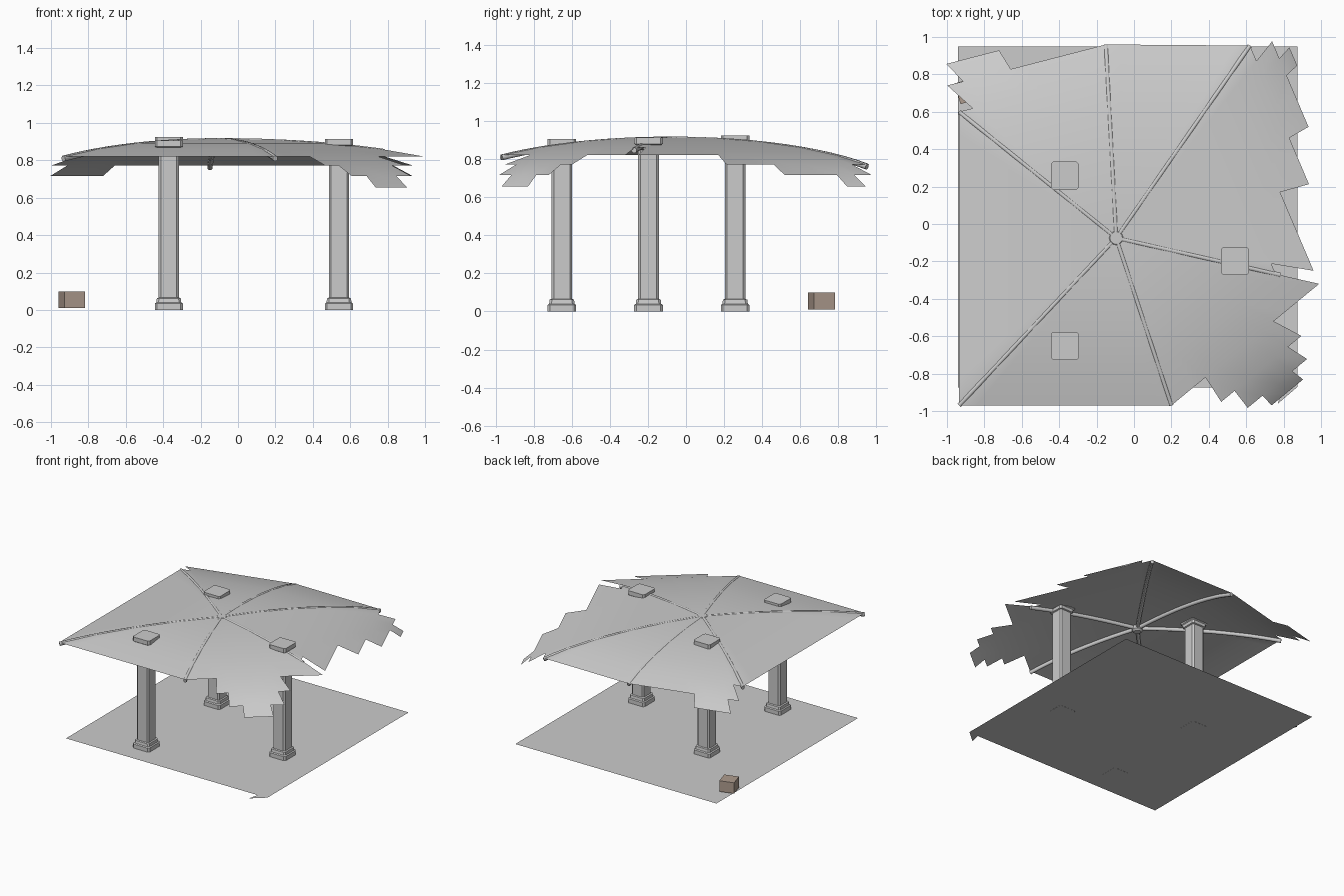
import bpy, bmesh
from math import sin, cos, pi, radians
from mathutils import Vector

if "Cube" in bpy.data.objects:
    bpy.data.objects.remove(bpy.data.objects["Cube"])

CX, CY, TOP = -0.095, -0.075, 0.916


def finish(name, bm, smooth=None, recalc=True):
    bmesh.ops.remove_doubles(bm, verts=bm.verts, dist=0.0005)
    if recalc:
        bmesh.ops.recalc_face_normals(bm, faces=bm.faces)
    me = bpy.data.meshes.new(name)
    bm.to_mesh(me)
    bm.free()
    ob = bpy.data.objects.new(name, me)
    bpy.context.collection.objects.link(ob)
    if smooth:
        bpy.ops.object.select_all(action='DESELECT')
        ob.select_set(True)
        bpy.context.view_layer.objects.active = ob
        bpy.ops.object.shade_smooth_by_angle(angle=radians(smooth))
    return ob


def loft(name, rings, smooth=None):
    """Skin closed rings of points and cap both ends."""
    bm = bmesh.new()
    vs = [[bm.verts.new(p) for p in r] for r in rings]
    n = len(vs[0])
    for a, b in zip(vs, vs[1:]):
        for i in range(n):
            j = (i + 1) % n
            bm.faces.new((a[i], a[j], b[j], b[i]))
    bm.faces.new(vs[0][::-1])
    bm.faces.new(vs[-1])
    return finish(name, bm, smooth)


# Dome: ring k sits at angle k * 11.25 degrees; panels are straight between ribs
def dome(p, k):
    th = radians(11.25 * k)
    s = sin(th) / sin(pi / 4)
    return Vector((CX + s * (p[0] - CX), CY + s * (p[1] - CY),
                   TOP - 0.324 * (1 - cos(th))))


# Rib feet on ring 4
A = [(0.513, 0.80), (-0.142, 0.805), (-0.935, 0.60),
     (-0.935, -0.97), (0.20, -0.97), (0.99, -0.32)]

# Per panel: column count and surviving column range of the outer rings
panels = [(10, {4: (0, 10)}),
          (11, {4: (0, 10), 5: (6, 9)}),
          (12, {}),
          (12, {}),
          (13, {4: (3, 9), 5: (4, 8), 6: (5, 7)}),
          (16, {3: (1, 16), 4: (7, 16), 5: (10, 15), 6: (13, 14)})]

# Broken vault roof
bm = bmesh.new()
for i, (n, outer) in enumerate(panels):
    a, b = Vector(A[i]), Vector(A[(i + 1) % 6])
    for k in range(7):
        lo, hi = outer.get(k, (0, n) if k < 4 else (0, 0))
        for c in range(lo, hi):
            p, q = a.lerp(b, c / n), a.lerp(b, (c + 1) / n)
            pts = [dome(p, k), dome(p, k + 1), dome(q, k + 1), dome(q, k)]
            if k == 0:
                pts = pts[:3]
            bm.faces.new([bm.verts.new(v) for v in pts])
finish("vault_roof", bm, 60, recalc=False)

# Ribs under the roof, some broken short
for i, end in enumerate([5, 5, 4, 4, 4, 3.1]):
    d = (Vector(A[i]) - Vector((CX, CY))).normalized()
    side = Vector((-d.y, d.x, 0))
    rings = []
    for j in range(13):
        k = 0.1 + (end - 0.1) * j / 12
        c = dome(A[i], k)
        up = (dome(A[i], k + 0.05) - dome(A[i], k - 0.05)).normalized().cross(side)
        c -= up * 0.012
        rings.append([c + side * 0.014 * cos(t) + up * 0.016 * sin(t)
                      for t in [pi / 8 + m * pi / 4 for m in range(8)]])
    loft(f"roof_rib_{i + 1}", rings, 50)

# Round boss where the ribs meet
loft("roof_boss", [[(CX + r * cos(m * pi / 6), CY + r * sin(m * pi / 6), z)
                    for m in range(12)]
                   for z, r in [(0.872, 0.028), (0.885, 0.042), (0.912, 0.042), (0.918, 0.034)]], 35)


# Columns: chamfered square shaft with matching base and capital
def square(x, y, z, h, c=0.012):
    g = h - c
    return [(x + u, y + v, z) for u, v in
            [(h, -g), (h, g), (g, h), (-g, h), (-h, g), (-h, -g), (-g, -h), (g, -h)]]


foot = [(0, 0.075), (0.034, 0.075), (0.040, 0.067), (0.062, 0.064), (0.066, 0.054)]
for name, x, y, top in [("front_left_column", -0.37, -0.652, 0.907),
                        ("right_column", 0.54, -0.197, 0.915),
                        ("back_left_column", -0.37, 0.258, 0.924)]:
    prof = foot + [(top - z, h) for z, h in reversed(foot)]
    loft(name, [square(x, y, z, h) for z, h in prof])

# Floor sheet with a small ragged corner
bm = bmesh.new()
bm.faces.new([bm.verts.new((x, y, 0.001)) for x, y in
              [(-0.94, -0.875), (0.79, -0.875), (0.77, -0.96), (0.875, -0.87),
               (0.875, 0.95), (-0.94, 0.95)]])
finish("floor", bm, recalc=False)

# Small fallen block
bpy.ops.mesh.primitive_cube_add(size=1, location=(-0.888, 0.712, 0.055),
                                rotation=(0, 0, radians(16)))
block = bpy.context.object
block.name = "fallen_block"
block.scale = (0.115, 0.115, 0.088)
mat = bpy.data.materials.new("tan_stone")
mat.diffuse_color = (0.42, 0.33, 0.27, 1)
mat.use_nodes = True
mat.node_tree.nodes["Principled BSDF"].inputs["Base Color"].default_value = mat.diffuse_color
block.data.materials.append(mat)
